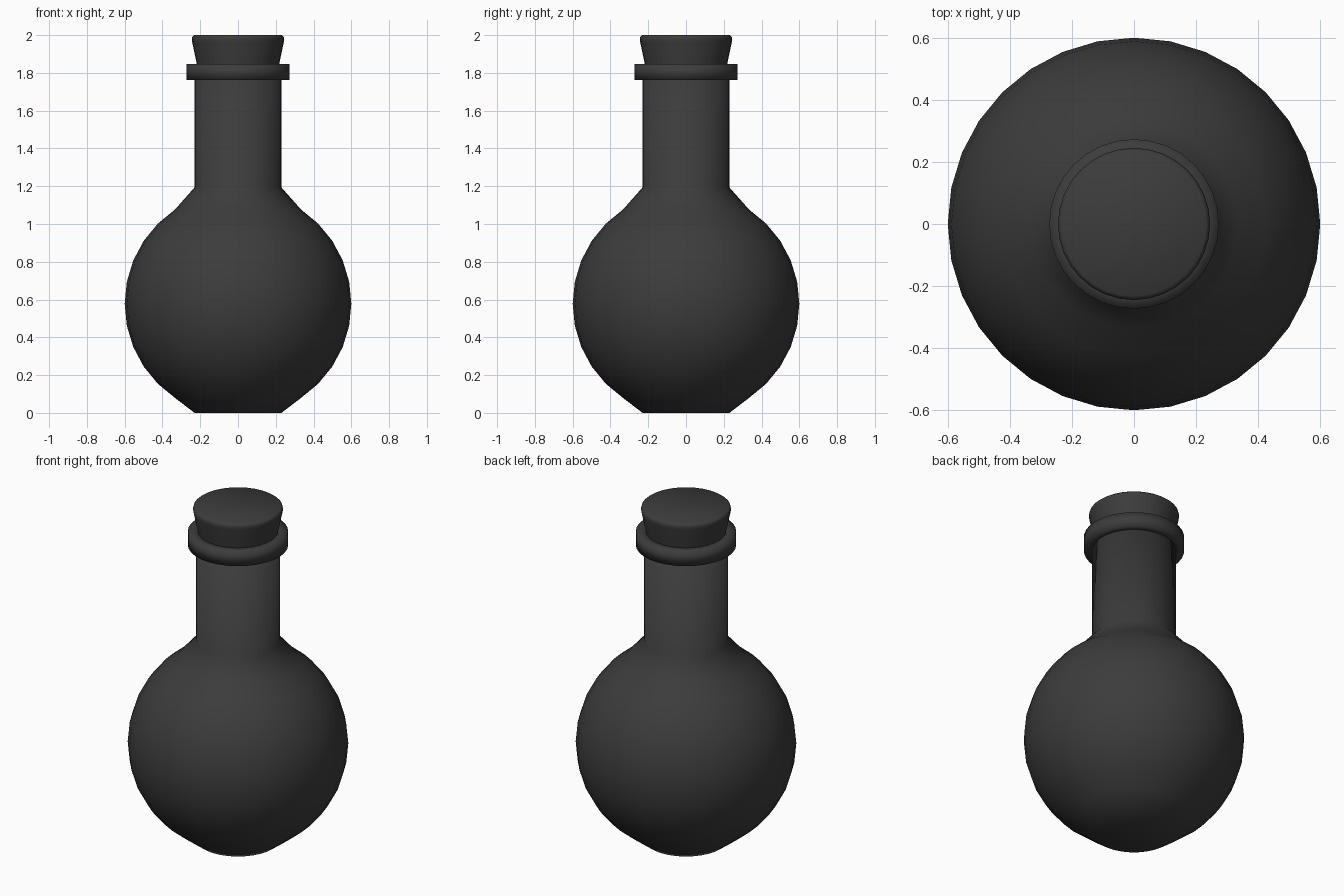
import bpy, bmesh, math

if "Cube" in bpy.data.objects:
    bpy.data.objects.remove(bpy.data.objects["Cube"])

SIDES = 32
dark = bpy.data.materials.new("dark_glass")
dark.diffuse_color = (0.045, 0.045, 0.045, 1)
dark.use_nodes = True
dark.node_tree.nodes["Principled BSDF"].inputs["Base Color"].default_value = dark.diffuse_color


def lathe(name, profile, closed=False, angle=180):
    """Revolve (radius, z) points about z; open profiles get end caps."""
    bm = bmesh.new()
    rings = [[bm.verts.new((r * math.cos(2 * math.pi * i / SIDES),
                            r * math.sin(2 * math.pi * i / SIDES), z))
              for i in range(SIDES)] for r, z in profile]
    pairs = list(zip(rings, rings[1:]))
    if closed:
        pairs.append((rings[-1], rings[0]))
    else:
        bm.faces.new(rings[0][::-1])
        bm.faces.new(rings[-1])
    for a, b in pairs:
        for i in range(SIDES):
            j = (i + 1) % SIDES
            bm.faces.new((a[i], a[j], b[j], b[i]))
    bmesh.ops.recalc_face_normals(bm, faces=bm.faces)
    mesh = bpy.data.meshes.new(name)
    bm.to_mesh(mesh)
    bm.free()
    mesh.materials.append(dark)
    obj = bpy.data.objects.new(name, mesh)
    bpy.context.collection.objects.link(obj)
    bpy.ops.object.select_all(action='DESELECT')
    bpy.context.view_layer.objects.active = obj
    obj.select_set(True)
    bpy.ops.object.shade_smooth_by_angle(angle=math.radians(angle))
    return obj


# Round flask body with flattened base, running into the straight neck
bulb = [(0.6 * math.cos(math.radians(11.25 * k)),
         0.578 + 0.6 * math.sin(math.radians(11.25 * k))) for k in range(-5, 6)]
lathe("bottle_body", [(0.23, 0)] + bulb + [(0.229, 1.195), (0.229, 1.80)])

# Collar ring around the mouth
lathe("neck_collar", [(0.20, 1.762), (0.273, 1.762), (0.273, 1.846), (0.20, 1.846)],
      closed=True)

# Tapered stopper with a rounded top edge
lathe("stopper", [(0.21, 1.80), (0.218, 1.846), (0.243, 1.965), (0.245, 1.98),
                  (0.242, 1.992), (0.232, 2.0)], angle=60)
